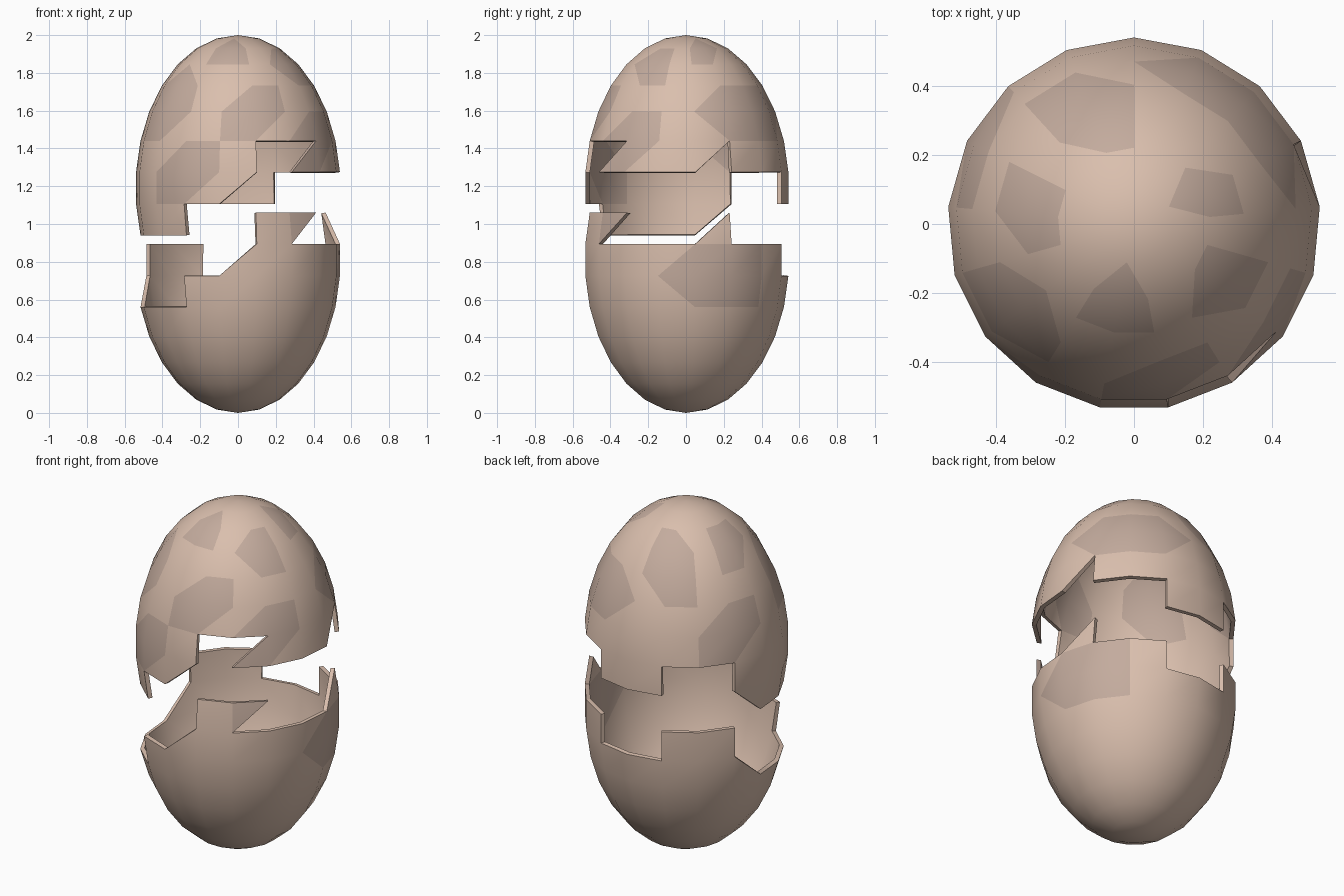
import bpy, bmesh
from math import sin, cos, pi

if "Cube" in bpy.data.objects:
    bpy.data.objects.remove(bpy.data.objects["Cube"])

SEG, RINGS = 17, 15           # low-poly ellipsoid grid
RAD, HALF, LIFT = 0.545, 0.81, 0.38
WALL = 0.024

# Crack: row at which each column of the shell is broken
crack = [9, 8, 8, 8, 8, 8, 8, 7, 7, 8, 8, 6, 6, 6, 6, 7, 7]
# Cells broken diagonally: which half stays with the lower shell
diagonal = {(1, 8): "left", (4, 8): "right", (16, 7): "right", (11, 6): "left_low"}

# Speckles as polygons in (column, row) grid coordinates
speckles_high = [
    [(15, 12), (17, 12), (17, 13), (16, 14), (15, 13)],
    [(16, 9), (17, 9), (18, 10), (18, 11), (17, 11), (16, 10)],
    [(13, 9), (14, 9), (15, 10), (15, 11), (14, 12), (13, 11)],
    [(9, 10), (10, 10), (10, 12), (9, 13), (8, 13), (8, 11)],
    [(11, 11), (12, 11), (13, 12), (13, 13), (11, 13)],
    [(4, 12), (5, 12), (6, 13), (5, 14), (4, 13)],
    [(1, 12), (2, 11), (3, 11), (3, 13), (2, 13)],
]
speckles_low = [
    [(5, 9), (7, 9), (8, 10), (7, 11), (5, 11), (4, 10)],
    [(1, 8), (2, 8), (3, 9), (3, 10), (2, 10), (1, 9)],
    [(14, 7), (15, 7), (16, 8), (16, 9), (15, 9), (14, 8)],
    [(10, 8), (11, 8), (12, 9), (12, 10), (11, 10), (10, 9)],
    [(3, 7), (4, 6), (6, 6), (6, 8), (4, 8)],
]
speckles = speckles_high + speckles_low

# Cells whose diagonal must run down to the right
anti = {(11, 6)}
for poly in speckles:
    for (a, b), (c, d) in zip(poly, poly[1:] + poly[:1]):
        if (a - c) * (b - d) == -1:
            anti.add((min(a, c) % SEG, min(b, d)))


def inside(x, y, poly):
    hit = False
    for (x1, y1), (x2, y2) in zip(poly, poly[1:] + poly[:1]):
        if (y1 > y) != (y2 > y) and x < x1 + (y - y1) * (x2 - x1) / (y2 - y1):
            hit = not hit
    return hit


def is_speckle(tri):
    x = sum(p[0] for p in tri) / 3
    y = sum(p[1] for p in tri) / 3
    return any(inside(x, y, p) or inside(x + SEG, y, p) for p in speckles)


def belongs_low(k, j, half):
    if (k, j) in diagonal:
        want = diagonal[(k, j)]
        return half == (0 if want in ("right", "left_low") else 1)
    return j < crack[k]


def material(name, color):
    m = bpy.data.materials.new(name)
    m.diffuse_color = color
    m.use_nodes = True
    m.node_tree.nodes["Principled BSDF"].inputs["Base Color"].default_value = m.diffuse_color
    return m


mats = [material("shell", (0.70, 0.52, 0.42, 1)),
        material("speckle", (0.55, 0.41, 0.34, 1))]


def build_shell(name, low, lift):
    bm = bmesh.new()
    verts = {}

    def vert(k, j):
        key = (0 if j in (0, RINGS) else k % SEG, j)
        if key not in verts:
            a = -pi / 2 + (key[0] + 0.5) * 2 * pi / SEG
            t = pi * j / RINGS
            r = RAD * sin(t)
            verts[key] = bm.verts.new((r * cos(a), r * sin(a),
                                       HALF * (1 - cos(t)) + lift))
        return verts[key]

    for k in range(SEG):
        for j in range(RINGS):
            p, q, r, s = (k, j), (k + 1, j), (k + 1, j + 1), (k, j + 1)
            tris = [(p, q, s), (q, r, s)] if (k, j) in anti else [(p, q, r), (p, r, s)]
            for half, tri in enumerate(tris):
                if belongs_low(k, j, half) != low:
                    continue
                vs = [vert(*c) for c in tri]
                if len(set(vs)) == 3:
                    f = bm.faces.new(vs)
                    f.material_index = int(is_speckle(tri))
    me = bpy.data.meshes.new(name)
    bm.to_mesh(me)
    bm.free()
    for m in mats:
        me.materials.append(m)
    ob = bpy.data.objects.new(name, me)
    bpy.context.collection.objects.link(ob)
    bpy.ops.object.select_all(action='DESELECT')
    ob.select_set(True)
    bpy.context.view_layer.objects.active = ob
    # Give the shell a thin wall on the inside
    mod = ob.modifiers.new("wall", 'SOLIDIFY')
    mod.thickness = WALL
    mod.offset = -1
    bpy.ops.object.modifier_apply(modifier=mod.name)
    bpy.ops.object.shade_smooth_by_angle(angle=0.7)


build_shell("lower_eggshell", True, 0.0)
build_shell("upper_eggshell", False, LIFT)
